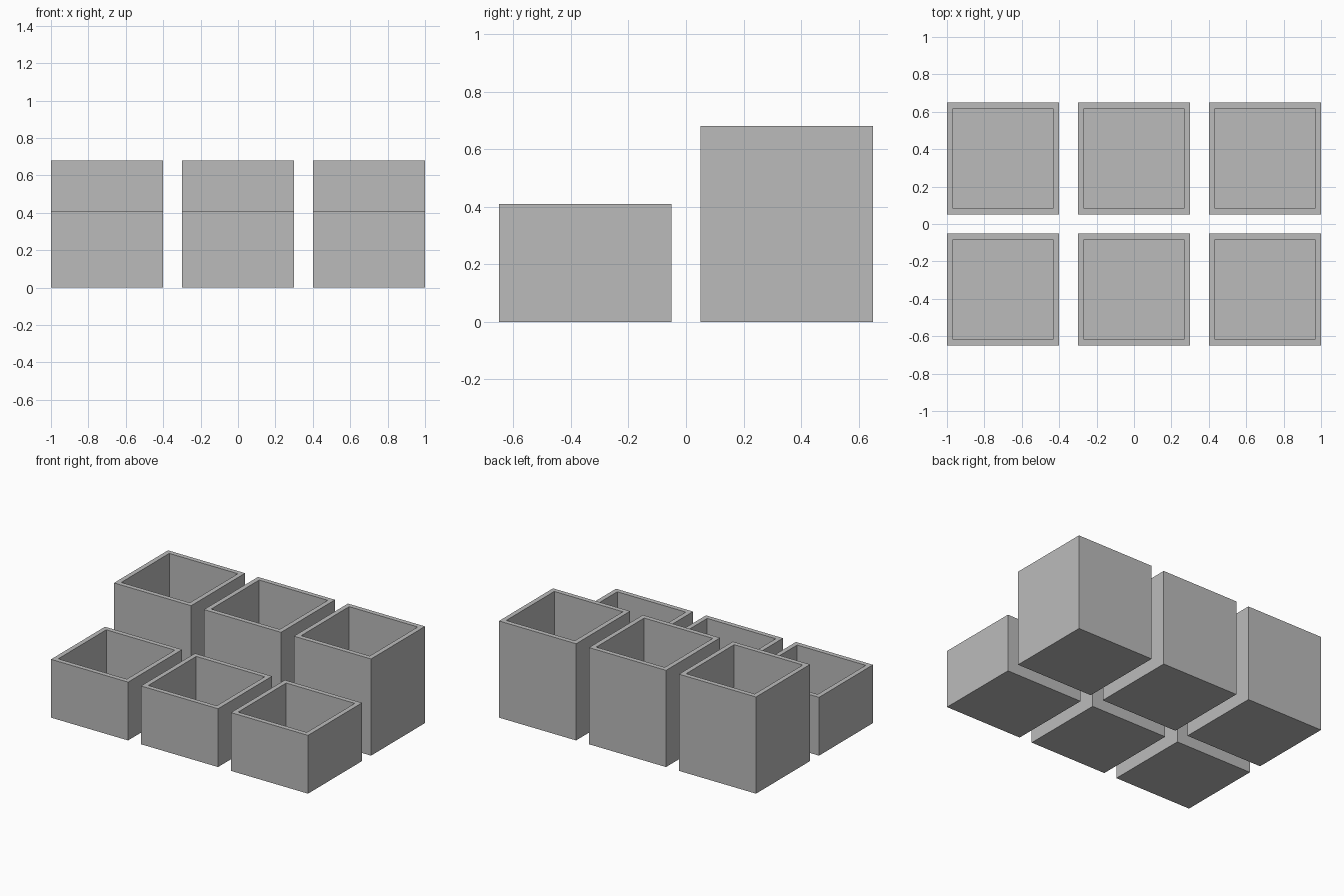
import bpy
import bmesh
from mathutils import Matrix

cube = bpy.data.objects.get("Cube")
if cube:
    bpy.data.objects.remove(cube, do_unlink=True)

SIDE, WALL, FLOOR, PITCH = 0.6, 0.047, 0.05, 0.7

grey = bpy.data.materials.new("plain grey")
grey.use_nodes = True
colour = (0.5, 0.5, 0.5, 1)
grey.diffuse_color = colour
grey.node_tree.nodes["Principled BSDF"].inputs["Base Color"].default_value = colour


def open_box(name, x, y, height):
    """Square open-topped bin standing on the ground."""
    bm = bmesh.new()
    bmesh.ops.create_cube(bm, size=1, matrix=Matrix.Translation((0, 0, height / 2))
                          @ Matrix.Diagonal((SIDE, SIDE, height, 1)))
    # Inset the top for the rim, then sink it to form the cavity
    top = max(bm.faces, key=lambda f: f.calc_center_median().z)
    bmesh.ops.inset_region(bm, faces=[top], thickness=WALL)
    cavity = bmesh.ops.extrude_discrete_faces(bm, faces=[top])["faces"][0]
    for v in cavity.verts:
        v.co.z = FLOOR
    bmesh.ops.recalc_face_normals(bm, faces=bm.faces)
    mesh = bpy.data.meshes.new(name)
    bm.to_mesh(mesh)
    bm.free()
    mesh.materials.append(grey)
    obj = bpy.data.objects.new(name, mesh)
    obj.location = (x, y, 0)
    bpy.context.collection.objects.link(obj)


# Short bins in front, tall bins behind
for row, y, height in (("short_front_bin", -PITCH / 2, 0.41),
                       ("tall_back_bin", PITCH / 2, 0.68)):
    for column, side in enumerate(("right", "middle", "left")):
        open_box(f"{row}_{side}", (column - 1) * PITCH, y, height)
